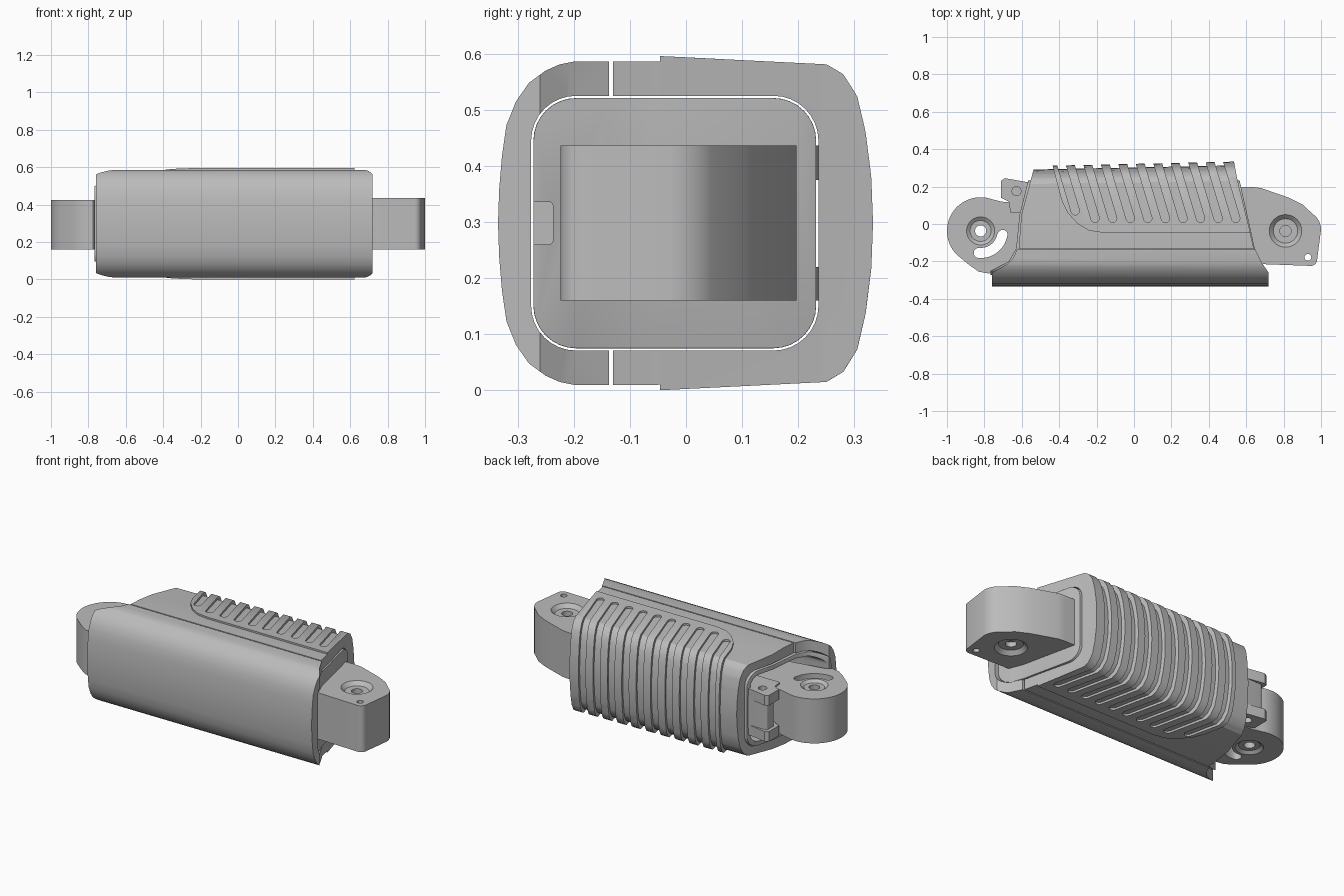
import bpy, bmesh, math
from mathutils import Vector

old = bpy.data.objects.get("Cube")
if old:
    bpy.data.objects.remove(old, do_unlink=True)

grey = bpy.data.materials.new("neutral grey")
grey.use_nodes = True
grey.diffuse_color = (0.5, 0.5, 0.5, 1)
grey.node_tree.nodes["Principled BSDF"].inputs["Base Color"].default_value = (0.5, 0.5, 0.5, 1)
MID = 0.298  # height of the symmetry plane


def extrude(name, loops, axis, lo, hi, taper=0.0):
    """Prism from closed loops: axis z uses (x, y), axis x uses (y, z)."""
    bm = bmesh.new()
    for loop in loops:
        rings = []
        for t in (lo, hi):
            ring = []
            for a, b in loop:
                if axis == "z":
                    co = (a, b, t)
                else:
                    co = (t, a + max(a, 0) * taper * (t - 0.52), b)
                ring.append(bm.verts.new(co))
            rings.append(ring)
        bm.faces.new(rings[0])
        bm.faces.new(rings[1])
        n = len(loop)
        for i in range(n):
            j = (i + 1) % n
            bm.faces.new((rings[0][i], rings[0][j], rings[1][j], rings[1][i]))
    bmesh.ops.recalc_face_normals(bm, faces=bm.faces)
    me = bpy.data.meshes.new(name)
    bm.to_mesh(me)
    bm.free()
    me.materials.append(grey)
    ob = bpy.data.objects.new(name, me)
    bpy.context.collection.objects.link(ob)
    return ob


def bake(ob):
    bpy.context.view_layer.update()
    dg = bpy.context.evaluated_depsgraph_get()
    me = bpy.data.meshes.new_from_object(ob.evaluated_get(dg))
    ob.modifiers.clear()
    ob.data = me


def boolean(ob, tool, op="DIFFERENCE", keep=False):
    mod = ob.modifiers.new("cut", "BOOLEAN")
    mod.operation, mod.object, mod.solver = op, tool, "EXACT"
    bake(ob)
    if not keep:
        bpy.data.objects.remove(tool, do_unlink=True)


def smooth(ob, angle=30):
    bpy.ops.object.select_all(action="DESELECT")
    ob.select_set(True)
    bpy.context.view_layer.objects.active = ob
    bpy.ops.object.shade_smooth_by_angle(angle=math.radians(angle))


def arc(cx, cy, r, a0, a1, n=24):
    return [(cx + r * math.cos(math.radians(a0 + (a1 - a0) * i / n)),
             cy + r * math.sin(math.radians(a0 + (a1 - a0) * i / n))) for i in range(n + 1)]


def circle(cx, cy, r, n=32):
    return arc(cx, cy, r, 0, 360, n)[:-1]


def rounded_rect(y0, y1, z0, z1, r):
    return (arc(y1 - r, z1 - r, r, 0, 90, 8) + arc(y0 + r, z1 - r, r, 90, 180, 8)
            + arc(y0 + r, z0 + r, r, 180, 270, 8) + arc(y1 - r, z0 + r, r, 270, 360, 8))


def mirrored(half):
    """Half profile (y, height above the middle), last point on the middle."""
    return [(y, MID + h) for y, h in half] + [(y, MID - h) for y, h in half[-2::-1]]


def capsule(p, q, r):
    p, q = Vector(p), Vector(q)
    a = math.degrees(math.atan2(q.y - p.y, q.x - p.x))
    return arc(p.x, p.y, r, a + 90, a + 270, 10) + arc(q.x, q.y, r, a - 90, a + 90, 10)


def dish(ob, x, y, z, r, depth, side):
    """Shallow conical recess in a face at height z."""
    bpy.ops.mesh.primitive_cone_add(vertices=40, radius1=r * 0.75, radius2=r * 1.25, depth=2 * depth,
                                    location=(x, y, z),
                                    rotation=(0 if side > 0 else math.pi, 0, 0))
    boolean(ob, bpy.context.object)


# Shared cutter for the passage through both shells
opening = extrude("opening_cutter", [rounded_rect(-0.276, 0.236, 0.071, 0.525, 0.08)], "x", -1.2, 1.2)
opening.hide_render = True

# Front shell
front = extrude("front_shell", [mirrored([
    (-0.137, 0.288), (-0.2, 0.288), (-0.225, 0.283), (-0.25, 0.272), (-0.28, 0.25), (-0.303, 0.217),
    (-0.32, 0.175), (-0.328, 0.12), (-0.333, 0.06), (-0.335, 0)])], "x", -1, 1)
boolean(front, extrude("trim", [[
    (-0.76, -0.4), (0.72, -0.4), (0.72, -0.26), (0.685, -0.21), (0.64, -0.12),
    (-0.62, -0.12), (-0.645, -0.18), (-0.68, -0.215), (-0.76, -0.262)]], "z", -1, 2), "INTERSECT")
boolean(front, opening, keep=True)
smooth(front)

# Rear shell
rear = extrude("rear_shell", [mirrored([
    (-0.13, 0.288), (-0.05, 0.288), (0.23, 0.27), (0.26, 0.25), (0.285, 0.21),
    (0.3, 0.15), (0.31, 0.07), (0.313, 0)])], "x", -1, 1, 0.066)
boolean(rear, extrude("trim", [[
    (-0.622, -0.2), (0.66, -0.2), (0.638, -0.12), (0.622, -0.05), (0.55, 0.24), (0.52, 0.4),
    (-0.515, 0.4), (-0.54, 0.28), (-0.602, 0.05)]], "z", -1, 2), "INTERSECT")
boolean(rear, opening, keep=True)
smooth(rear)

# Raised grip pad with slanted grooves wrapping round the back
pad = extrude("grip_pad", [mirrored([
    (-0.1, 0.298), (-0.05, 0.298), (0.25, 0.283), (0.28, 0.265), (0.305, 0.225),
    (0.32, 0.16), (0.33, 0.08), (0.333, 0)])], "x", -1, 1, 0.066)
boolean(pad, extrude("trim", [[
    (-0.455, 0.4), (-0.43, 0.29), (-0.385, 0.12), (-0.355, 0.06), (-0.3, 0.0), (-0.24, -0.035),
    (-0.17, -0.046), (0.622, -0.046), (0.552, 0.24), (0.522, 0.4)]], "z", -1, 2), "INTERSECT")
boolean(pad, opening, keep=True)
grooves = []
for k in range(10):
    x, y = -0.293 + 0.094 * k, 0.03
    if k == 0:
        y = 0.07
    grooves.append(capsule((x - 0.3 * y, y), (x - 0.135, 0.45), 0.022))
boolean(pad, extrude("grooves", grooves, "z", -1, 2))
smooth(pad)
bpy.data.objects.remove(opening, do_unlink=True)

# Inner core, rounded at its ends, hollow at the hinge end
core = extrude("inner_core", [rounded_rect(-0.272, 0.232, 0.075, 0.521, 0.076)], "x", -1, 1)
boolean(core, extrude("trim", [[
    (-0.768, -0.4), (0.75, -0.4), (0.645, -0.13), (0.63, -0.06), (0.563, 0.24), (0.54, 0.4),
    (-0.53, 0.4), (-0.565, 0.235), (-0.612, 0.05), (-0.63, -0.13), (-0.67, -0.2),
    (-0.768, -0.25)]], "z", -1, 2), "INTERSECT")
bevel = core.modifiers.new("soft_edge", "BEVEL")
bevel.width, bevel.segments = 0.012, 3
bevel.limit_method, bevel.angle_limit = "ANGLE", math.radians(45)
bake(core)
boolean(core, extrude("cavity", [rounded_rect(-0.25, 0.21, 0.1, 0.496, 0.06)], "x", -1.2, -0.48))
boolean(core, extrude("notch", [rounded_rect(-0.3, -0.237, 0.26, 0.336, 0.008)], "x", 0.5, 1.2))
smooth(core, 35)

# Fixed link at the right-hand end
link = extrude("end_link", [
    [(0.5, -0.215), (0.7, -0.215)] + arc(0.945, -0.19, 0.034, 270, 350, 6)
    + arc(0.9, -0.03, 0.1, 0, 55, 8)
    + [(0.9, 0.105), (0.83, 0.14), (0.68, 0.192), (0.64, 0.197), (0.5, 0.197)]], "z", 0.16, 0.436)
boolean(link, extrude("pin_hole", [circle(0.93, -0.178, 0.018, 20)], "z", -1, 2))
for z, side in ((0.436, 1), (0.16, -1)):
    dish(link, 0.81, -0.037, z, 0.087, 0.022, side)
    boolean(link, extrude("bore", [circle(0.81, -0.037, 0.03)], "z", z - 0.05, z + 0.05))
smooth(link)

# Hinge link at the left-hand end, with pivot hole and curved slot
hx, hy = -0.82, -0.037
hinge = extrude("hinge_link", [
    arc(hx, hy, 0.18, 70, 225, 32) + [(-0.88, -0.22), (-0.83, -0.255), (-0.775, -0.265),
    (-0.755, -0.245), (-0.5, -0.2), (-0.5, 0.1), (-0.71, 0.12)]], "z", 0.16, 0.425)
slot = (arc(hx, hy, 0.145, -95, -10, 16) + arc(hx + 0.118, hy - 0.021, 0.027, -10, 170, 8)[1:-1]
        + arc(hx, hy, 0.091, -10, -95, 16) + arc(hx - 0.01, hy - 0.1176, 0.027, 85, 265, 8)[1:-1])
boolean(hinge, extrude("slots", [slot, circle(hx, hy, 0.03)], "z", -1, 2))
for z, side in ((0.425, 1), (0.16, -1)):
    dish(hinge, hx, hy, z, 0.075, 0.014, side)
smooth(hinge)

# Stop bracket beside the hinge: two plates joined by a post
plate = [(-0.71, 0.14), (-0.71, 0.232), (-0.69, 0.245), (-0.56, 0.222), (-0.5, 0.2), (-0.5, 0.06),
         (-0.66, 0.06), (-0.67, 0.12)]
for name, z0, z1 in (("upper_bracket", 0.375, 0.436), ("lower_bracket", 0.16, 0.22)):
    ob = extrude(name, [plate], "z", z0, z1)
    boolean(ob, extrude("hole", [circle(-0.628, 0.175, 0.024, 24)], "z",
                        z0 + (0.02 if z0 > MID else -0.1), z1 + (0.1 if z0 > MID else -0.02)))
    smooth(ob)
smooth(extrude("bracket_post", [rounded_rect(-0.69, -0.5, 0.15, 0.225, 0.015)], "z", 0.2, 0.39))
